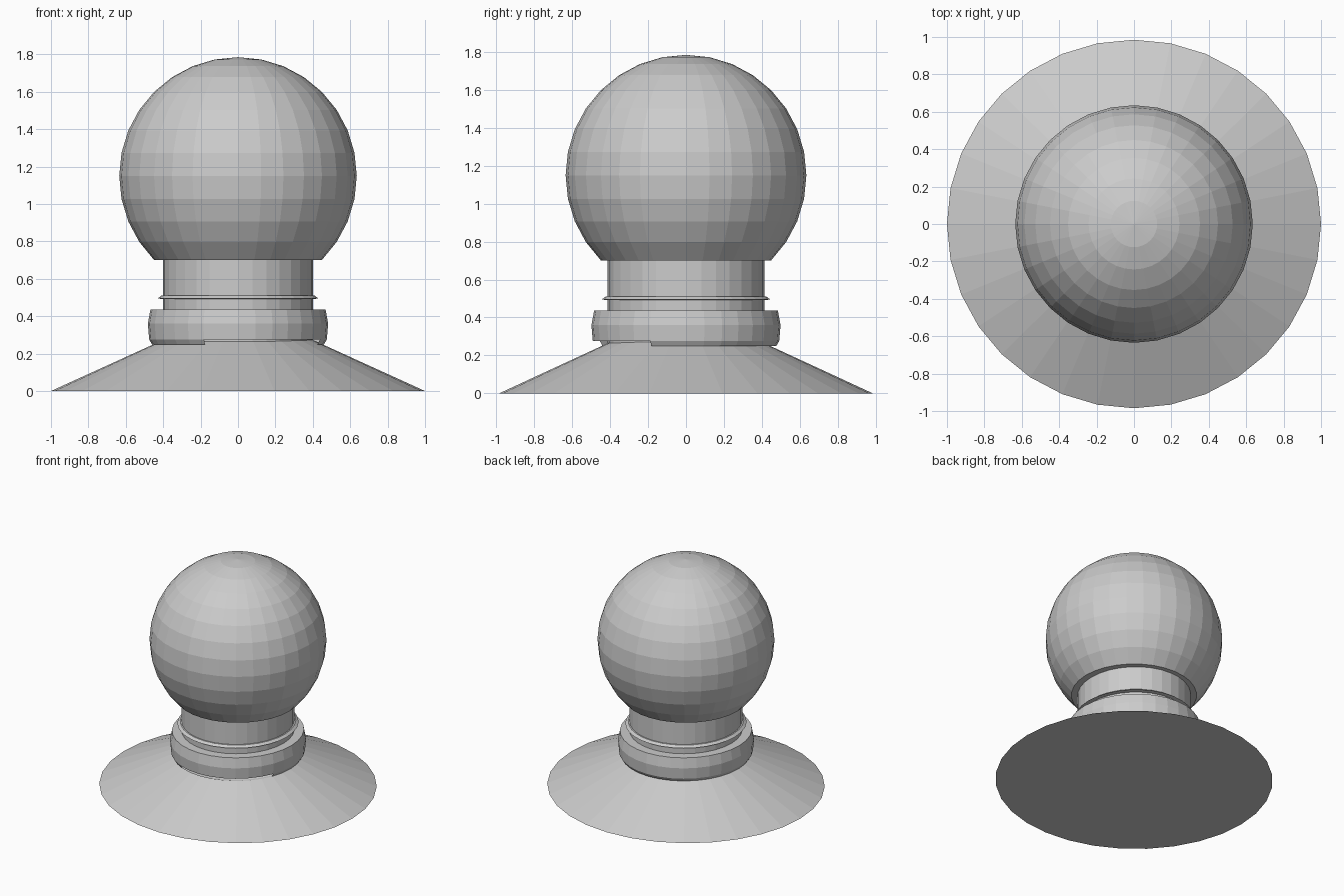
import bpy, bmesh
from math import sin, cos, pi, radians, atan2

if "Cube" in bpy.data.objects:
    bpy.data.objects.remove(bpy.data.objects["Cube"])

SEG = 32


def lathe(name, profile, y_scale=1.0, closed=False, gap=None):
    """Spin an (r, z) profile; r = 0 makes a pole. gap(strip, x, y) drops a face."""
    bm = bmesh.new()
    rings = []
    for r, z in profile:
        if r == 0:
            rings.append([bm.verts.new((0, 0, z))] * SEG)
        else:
            rings.append([bm.verts.new((r * cos(2 * pi * i / SEG),
                                        r * y_scale * sin(2 * pi * i / SEG), z))
                          for i in range(SEG)])
    pairs = list(zip(rings, rings[1:]))
    if closed:
        pairs.append((rings[-1], rings[0]))
    doomed = []
    for s, (a, b) in enumerate(pairs):
        for i in range(SEG):
            j = (i + 1) % SEG
            quad = list(dict.fromkeys((a[i], a[j], b[j], b[i])))
            f = bm.faces.new(quad)
            c = f.calc_center_median()
            if gap and gap(s, c.x, c.y):
                doomed.append(f)
    bmesh.ops.recalc_face_normals(bm, faces=bm.faces)
    bmesh.ops.delete(bm, geom=doomed, context='FACES')
    me = bpy.data.meshes.new(name)
    bm.to_mesh(me)
    bm.free()
    ob = bpy.data.objects.new(name, me)
    bpy.context.collection.objects.link(ob)
    return ob


# Flared conical foot
lathe("flared_base", [(0, 0), (1.0, 0), (0.385, 0.28), (0, 0.28)], 0.985)

# Collar, with its lowest bevel strip broken away at the front right
def broken(strip, x, y):
    return strip == 3 and radians(-113) < atan2(y, x) < radians(-22)

lathe("collar", [(0.39, 0.437), (0.468, 0.437), (0.482, 0.36), (0.475, 0.275),
                 (0.46, 0.25), (0.39, 0.25)], 1.035, gap=broken)

# Neck and its thin lip
lathe("neck", [(0, 0.24), (0.40, 0.24), (0.40, 0.72), (0, 0.72)], 1.035)
lathe("neck_lip", [(0.39, 0.51), (0.41, 0.51), (0.43, 0.495), (0.39, 0.49)],
      1.035, closed=True)

# Globe: a 16-ring ball cut flat at its 45 degree ring
R, ZC = 0.635, 1.15
globe = [(0, ZC - R * sin(pi / 4))]
globe += [(R * cos(k * pi / 16), ZC + R * sin(k * pi / 16)) for k in range(-4, 8)]
globe.append((0, ZC + R))
lathe("globe", globe)
